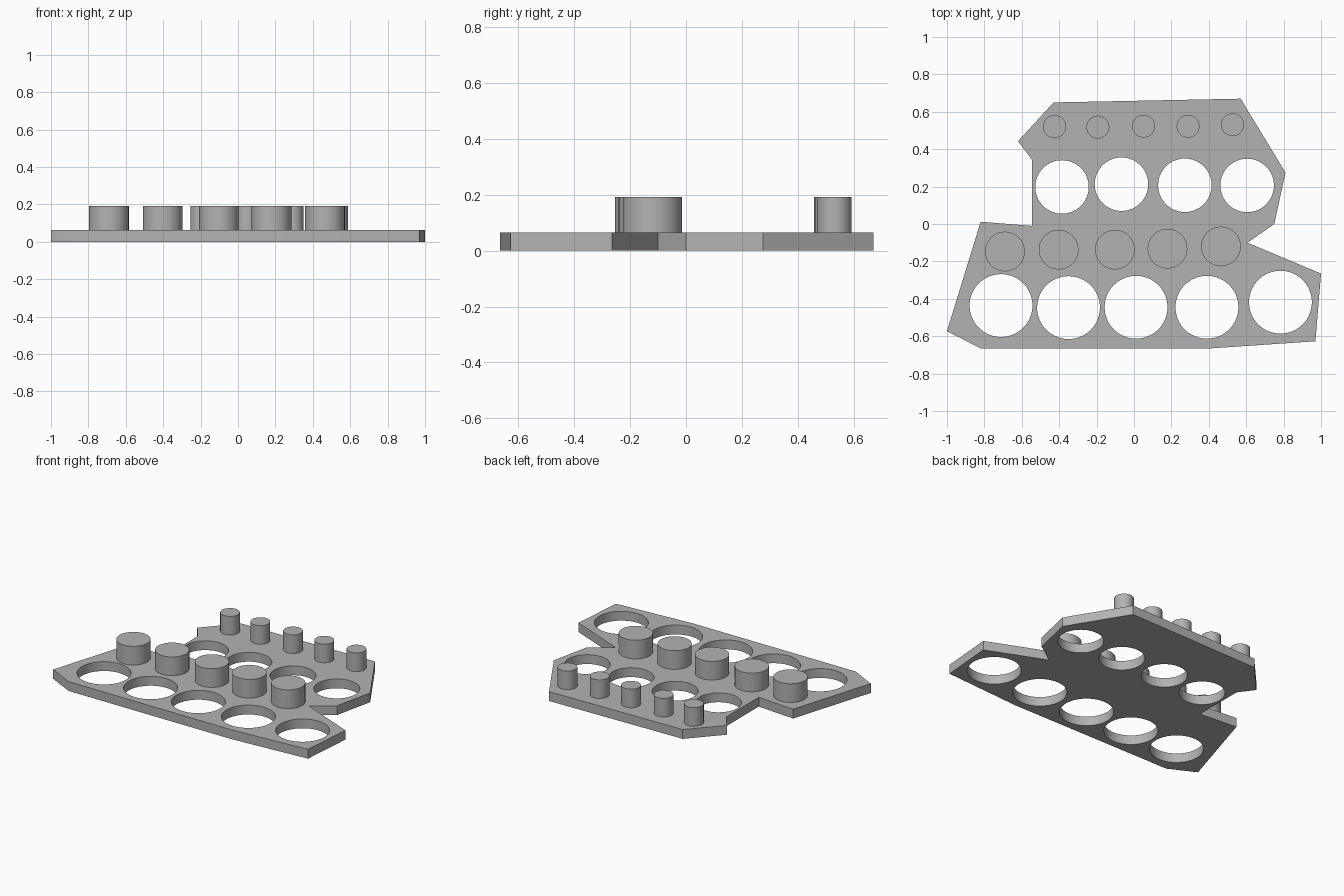
import bpy
import bmesh
from math import radians
from mathutils import Matrix

if "Cube" in bpy.data.objects:
    bpy.data.objects.remove(bpy.data.objects["Cube"], do_unlink=True)

PLATE_TOP = 0.064
PEG_TOP = 0.192

grey = bpy.data.materials.new("grey")
grey.use_nodes = True
colour = (0.45, 0.45, 0.45, 1)
grey.diffuse_color = colour
grey.node_tree.nodes["Principled BSDF"].inputs["Base Color"].default_value = colour


def add_object(name, bm):
    bmesh.ops.recalc_face_normals(bm, faces=bm.faces)
    mesh = bpy.data.meshes.new(name)
    bm.to_mesh(mesh)
    bm.free()
    mesh.materials.append(grey)
    obj = bpy.data.objects.new(name, mesh)
    bpy.context.collection.objects.link(obj)
    return obj


def add_cylinder(bm, x, y, radius, bottom, top):
    bmesh.ops.create_cone(
        bm, cap_ends=True, segments=64, radius1=radius, radius2=radius,
        depth=top - bottom,
        matrix=Matrix.Translation((x, y, (bottom + top) / 2)))


def smooth(obj):
    bpy.ops.object.select_all(action="DESELECT")
    obj.select_set(True)
    bpy.context.view_layer.objects.active = obj
    bpy.ops.object.shade_smooth_by_angle(angle=radians(30))


# Flat plate with an angular two-tier outline
outline = [
    (-0.43, 0.65), (0.57, 0.67), (0.81, 0.275), (0.75, 0), (0.607, -0.1),
    (1, -0.265), (0.97, -0.627), (0.41, -0.665), (-0.82, -0.665),
    (-1, -0.573), (-0.82, 0.012), (-0.545, -0.01), (-0.545, 0.342),
    (-0.62, 0.443),
]
bm = bmesh.new()
base = bm.faces.new([bm.verts.new((x, y, 0)) for x, y in outline])
extruded = bmesh.ops.extrude_face_region(bm, geom=[base], use_keep_orig=True)
top_verts = [v for v in extruded["geom"] if isinstance(v, bmesh.types.BMVert)]
bmesh.ops.translate(bm, verts=top_verts, vec=(0, 0, PLATE_TOP))
plate = add_object("plate", bm)

# Two rows of round holes cut through the plate
hole_rows = {
    0.143: [(-0.385, 0.198), (-0.067, 0.213), (0.272, 0.207), (0.605, 0.206)],
    0.168: [(-0.711, -0.436), (-0.35, -0.447), (0.011, -0.445),
            (0.39, -0.445), (0.783, -0.418)],
}
bm = bmesh.new()
for radius, centres in hole_rows.items():
    for x, y in centres:
        add_cylinder(bm, x, y, radius, -0.1, 0.2)
cutter = add_object("hole_cutter", bm)
cutter.hide_render = True

cut = plate.modifiers.new("holes", "BOOLEAN")
cut.operation = "DIFFERENCE"
cut.solver = "EXACT"
cut.object = cutter
bpy.ops.object.select_all(action="DESELECT")
plate.select_set(True)
bpy.context.view_layer.objects.active = plate
bpy.ops.object.modifier_apply(modifier=cut.name)
bpy.data.objects.remove(cutter, do_unlink=True)
smooth(plate)

# A row of wide pegs and a row of narrow pegs
peg_rows = {
    "wide_peg": (0.106, [(-0.69, -0.147), (-0.403, -0.137), (-0.102, -0.137),
                         (0.179, -0.132), (0.465, -0.12)]),
    "narrow_peg": (0.061, [(-0.425, 0.521), (-0.193, 0.518), (0.051, 0.523),
                           (0.289, 0.523), (0.527, 0.531)]),
}
for name, (radius, centres) in peg_rows.items():
    for number, (x, y) in enumerate(centres, 1):
        bm = bmesh.new()
        add_cylinder(bm, x, y, radius, PLATE_TOP, PEG_TOP)
        smooth(add_object(f"{name}_{number}", bm))
